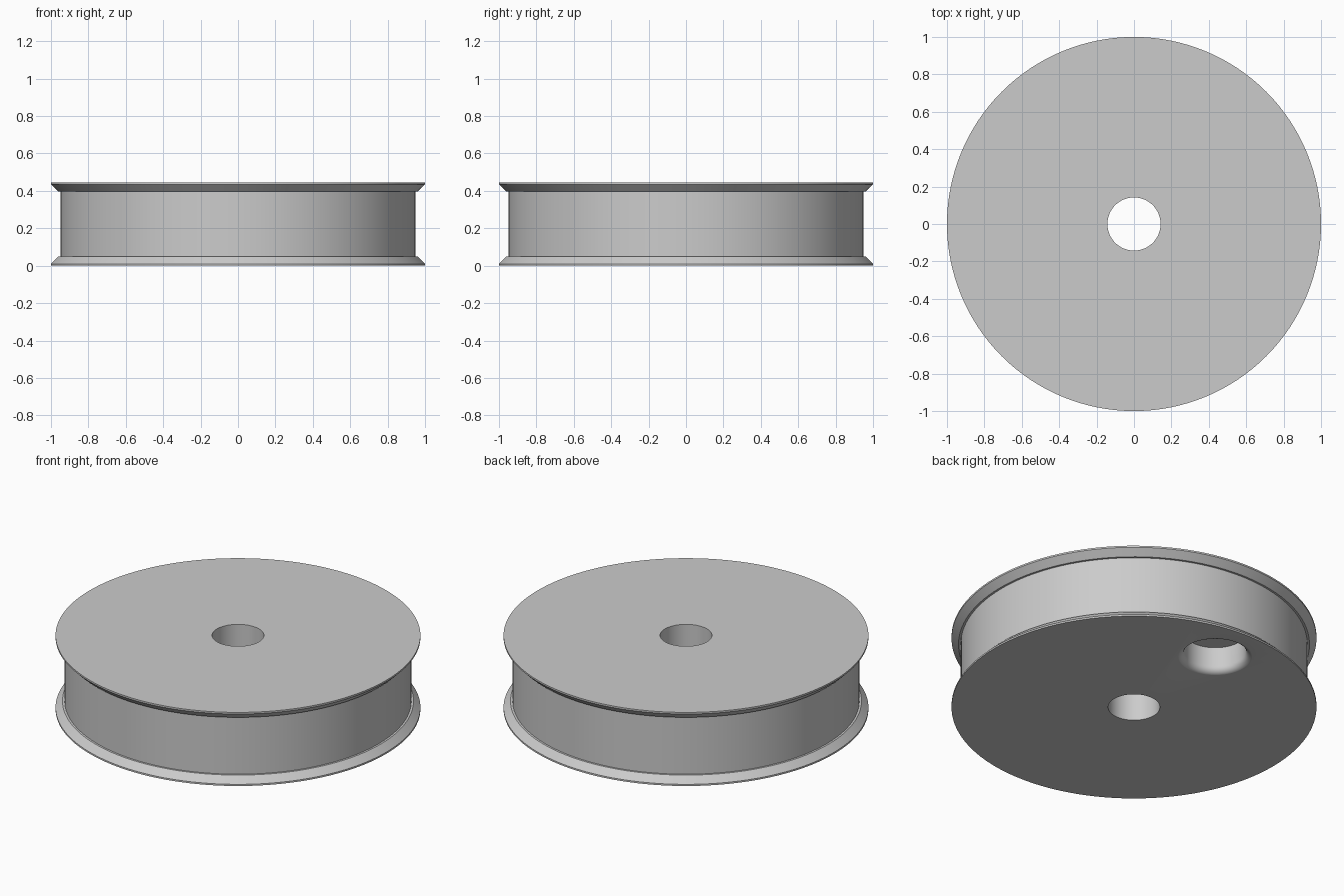
import bpy, bmesh, math

if "Cube" in bpy.data.objects:
    bpy.data.objects.remove(bpy.data.objects["Cube"], do_unlink=True)

HEIGHT = 0.445
BORE = 0.142

grey = bpy.data.materials.new("light grey")
grey.use_nodes = True
colour = (0.6, 0.6, 0.6, 1)
grey.diffuse_color = colour
grey.node_tree.nodes["Principled BSDF"].inputs["Base Color"].default_value = colour


def lathe(name, profile, segments, closed):
    """Spin an (r, z) profile around the z axis."""
    bm = bmesh.new()
    verts = [bm.verts.new((r, 0, z)) for r, z in profile]
    edges = [bm.edges.new(pair) for pair in zip(verts, verts[1:])]
    if closed:
        edges.append(bm.edges.new((verts[-1], verts[0])))
    bmesh.ops.spin(bm, geom=verts + edges, cent=(0, 0, 0), axis=(0, 0, 1),
                   angle=math.tau, steps=segments, use_duplicate=False)
    bmesh.ops.remove_doubles(bm, verts=bm.verts, dist=1e-5)
    bmesh.ops.recalc_face_normals(bm, faces=bm.faces)
    mesh = bpy.data.meshes.new(name)
    bm.to_mesh(mesh)
    bm.free()
    mesh.materials.append(grey)
    obj = bpy.data.objects.new(name, mesh)
    bpy.context.collection.objects.link(obj)
    return obj


# Drum with a chamfered flange at each end and a bore through the middle
lower = [(BORE, 0), (1, 0), (1, 0.01), (0.962, 0.048), (0.95, 0.048)]
upper = [(r, HEIGHT - z) for r, z in reversed(lower)]
wheel = lathe("flanged_wheel", lower + upper, 128, True)

# Blind finger hole in the underside, with a rounded rim
rim, fillet, depth = 0.21, 0.04, 0.155
arc = [math.radians(a) for a in range(0, 91, 15)]
profile = [(0, -0.05), (rim, -0.05)]
profile += [(rim - fillet * math.sin(a), fillet * (1 - math.cos(a)) - 0.001) for a in arc]
profile += [(rim - fillet, depth), (0, depth)]
cutter = lathe("finger_hole_cutter", profile, 64, False)
cutter.location = (0.015, 0.71, 0)
cutter.hide_render = True

cut = wheel.modifiers.new("finger_hole", 'BOOLEAN')
cut.operation = 'DIFFERENCE'
cut.solver = 'EXACT'
cut.object = cutter

bpy.ops.object.select_all(action='DESELECT')
wheel.select_set(True)
bpy.context.view_layer.objects.active = wheel
bpy.ops.object.modifier_apply(modifier=cut.name)
bpy.data.objects.remove(cutter, do_unlink=True)
bpy.ops.object.shade_smooth_by_angle(angle=math.radians(30))
